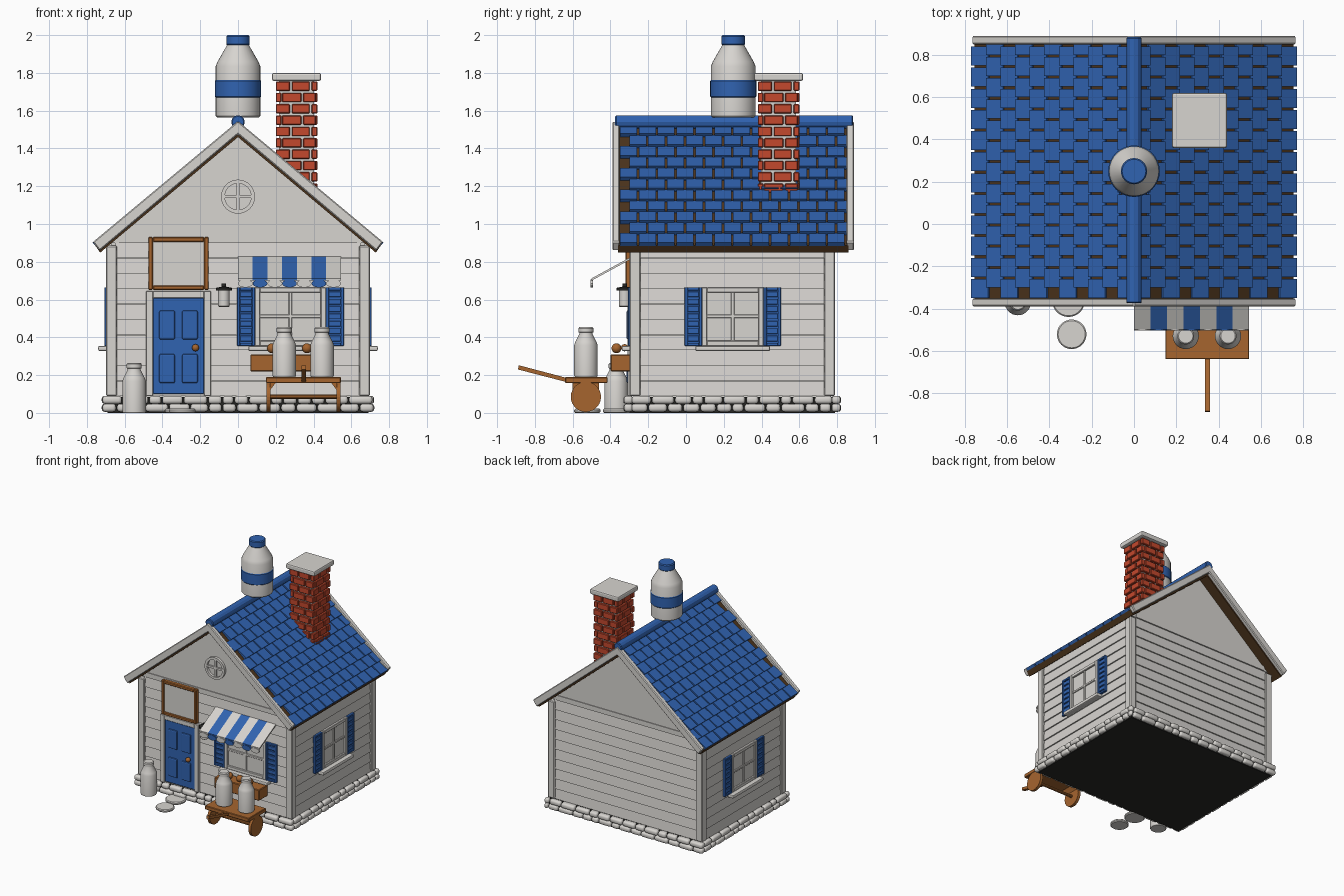
import bpy, bmesh, math, random
from mathutils import Matrix, Vector

if "Cube" in bpy.data.objects:
    bpy.data.objects.remove(bpy.data.objects["Cube"])

random.seed(4)


def material(name, rgb):
    m = bpy.data.materials.new(name)
    m.diffuse_color = (*rgb, 1)
    m.use_nodes = True
    m.node_tree.nodes["Principled BSDF"].inputs["Base Color"].default_value = m.diffuse_color
    return m


WHITE = material("warm_white", (0.68, 0.66, 0.63))
BLUE = material("blue", (0.03, 0.125, 0.44))
BROWN = material("wood_brown", (0.38, 0.13, 0.028))
RED = material("brick_red", (0.55, 0.065, 0.026))
DARK = material("charcoal", (0.02, 0.02, 0.018))
DEEP = material("dark_brown", (0.075, 0.035, 0.012))


def frame(o, u, v, w):
    """Matrix for a local frame with origin o and axes u, v, w."""
    return Matrix((u, v, w)).transposed().to_4x4() if o is None else \
        Matrix.Translation(o) @ Matrix((u, v, w)).transposed().to_4x4()


X, Y, Z = Vector((1, 0, 0)), Vector((0, 1, 0)), Vector((0, 0, 1))
WORLD = Matrix.Identity(4)
ELEV = frame(None, X, Z, Y)      # (x, z) profile drawn along y
SIDE = frame(None, Y, Z, X)      # (y, z) profile drawn along x
FRONT = frame((0, -0.285, 0), X, Z, -Y)
RIGHT = frame((0.685, 0, 0), Y, Z, X)
LEFT = frame((-0.685, 0, 0), Y, Z, -X)


def make(name, bm, mat, bevel=0, seg=1, smooth=None):
    bmesh.ops.recalc_face_normals(bm, faces=bm.faces)
    me = bpy.data.meshes.new(name)
    bm.to_mesh(me)
    bm.free()
    me.materials.append(mat)
    ob = bpy.data.objects.new(name, me)
    bpy.context.collection.objects.link(ob)
    if bevel:
        b = ob.modifiers.new("bevel", 'BEVEL')
        b.width, b.segments = bevel, seg
    if smooth == "all":
        for p in me.polygons:
            p.use_smooth = True
    elif smooth:
        bpy.ops.object.select_all(action='DESELECT')
        ob.select_set(True)
        bpy.context.view_layer.objects.active = ob
        bpy.ops.object.shade_smooth_by_angle(angle=math.radians(smooth))
    return ob


def prism(bm, pts, a, b, M=WORLD):
    lo = [bm.verts.new(M @ Vector((p, q, a))) for p, q in pts]
    hi = [bm.verts.new(M @ Vector((p, q, b))) for p, q in pts]
    bm.faces.new(lo)
    bm.faces.new(hi[::-1])
    for i in range(len(pts)):
        j = (i + 1) % len(pts)
        bm.faces.new((lo[i], hi[i], hi[j], lo[j]))


def prisms(name, mat, items, M=WORLD, **k):
    bm = bmesh.new()
    for pts, a, b in items:
        prism(bm, pts, a, b, M)
    return make(name, bm, mat, **k)


def boxes(name, mat, items, M=WORLD, **k):
    """Each item is u0, u1, v0, v1, w0, w1 in frame M."""
    return prisms(name, mat, [([(a, c), (b, c), (b, d), (a, d)], e, f)
                              for a, b, c, d, e, f in items], M, **k)


def circle(cx, cy, rx, ry=None, n=28):
    return [(cx + rx * math.cos(2 * math.pi * i / n),
             cy + (ry or rx) * math.sin(2 * math.pi * i / n)) for i in range(n)]


def lathe(name, mat, profile, at, n=32):
    bm = bmesh.new()
    rings = [[bm.verts.new((x + at[0], y + at[1], z + at[2]))
              for x, y in circle(0, 0, r, n=n)] for r, z in profile]
    bm.faces.new(rings[0])
    bm.faces.new(rings[-1])
    for A, B in zip(rings, rings[1:]):
        for i in range(n):
            j = (i + 1) % n
            bm.faces.new((A[i], A[j], B[j], B[i]))
    return make(name, bm, mat, smooth=30)


def ring_frame(u0, u1, v0, v1, t, w0, w1):
    return [(u0, u0 + t, v0, v1, w0, w1), (u1 - t, u1, v0, v1, w0, w1),
            (u0 + t, u1 - t, v0, v0 + t, w0, w1), (u0 + t, u1 - t, v1 - t, v1, w0, w1)]


# Foundation slab and two courses of rounded stones
boxes("foundation", DARK, [(-0.69, 0.69, -0.30, 0.79, 0, 0.085)])
stones = []
for row in range(2):
    z0 = 0.006 + 0.042 * row
    for horiz, lo, hi, sides in ((True, -0.72, 0.72, (-0.305, 0.795)), (False, -0.29, 0.78, (-0.695, 0.695))):
        for c in sides:
            t = lo
            while t < hi - 0.03:
                L = min(random.uniform(0.06, 0.13), hi - t)
                d = random.uniform(0.022, 0.027)
                span = (t + 0.003, t + L - 0.003)
                stones.append((*span, c - d, c + d, z0, z0 + 0.042) if horiz
                              else (c - d, c + d, *span, z0, z0 + 0.042))
                t += L
boxes("foundation_stones", WHITE, stones, bevel=0.017, seg=3, smooth="all")

# Walls: core, clapboards, gables, corner posts
prisms("wall_core", WHITE, [([(-0.67, 0.08), (0.67, 0.08), (0.67, 0.90), (0, 1.45), (-0.67, 0.90)], -0.27, 0.76)], ELEV)
gable = [(-0.685, 0.90), (0.685, 0.90), (0, 1.472)]
prisms("gables", WHITE, [(gable, -0.285, -0.26), (gable, 0.75, 0.775)], ELEV)
boxes("gable_trim", WHITE, [(-0.63, 0.63, -0.291, -0.28, 0.90, 0.94), (-0.63, 0.63, 0.77, 0.781, 0.90, 0.94)])
boards = [[(-0.02, z), (0.005, z), (-0.004, z + 0.08), (-0.02, z + 0.08)] for z in [0.09 + 0.081 * i for i in range(10)]]
for name, M, a, b in (("front", frame((0, -0.285, 0), -Y, Z, X), -0.65, 0.65),
                      ("back", frame((0, 0.775, 0), Y, Z, X), -0.65, 0.65),
                      ("right", frame((0.685, 0, 0), X, Z, Y), -0.25, 0.74),
                      ("left", frame((-0.685, 0, 0), -X, Z, Y), -0.25, 0.74)):
    prisms(name + "_siding", WHITE, [(p, a, b) for p in boards], M)
boxes("corner_posts", WHITE, [(min(s * 0.64, s * 0.70), max(s * 0.64, s * 0.70), y, y + 0.06, 0.09, 0.885)
                              for s in (-1, 1) for y in (-0.30, 0.73)], bevel=0.006)


# Roof: deck, rake boards, shingles, ridge
def chevron(top, x1, z1, x2, z2, bottom):
    return [(0, top), (x1, z1), (x2, z2), (0, bottom), (-x2, z2), (-x1, z1)]


prisms("roof_deck", DEEP, [(chevron(1.515, 0.755, 0.885, 0.73, 0.848, 1.46), -0.36, 0.86)], ELEV)
rake = chevron(1.545, 0.768, 0.905, 0.733, 0.858, 1.475)
prisms("rake_boards", WHITE, [(rake, -0.39, -0.352), (rake, 0.85, 0.89)], ELEV, bevel=0.006)
ang = math.atan2(0.64, 0.768)
bm = bmesh.new()
for s in (-1, 1):
    down = Vector((s * math.cos(ang), 0, -math.sin(ang)))
    out = Vector((s * math.sin(ang), 0, math.cos(ang)))
    M = frame((0, 0, 1.545), down, out, Y)
    for r in range(11):
        d = 0.01 + 0.09 * r
        y = -0.35 + (0.05 if r % 2 else 0)
        while y < 0.83:
            e = min(y + 0.09, 0.85)
            prism(bm, [(d, -0.03), (d + 0.093, -0.024), (d + 0.093, 0.0), (d, -0.014)], y, e, M)
            y += 0.1
make("roof_shingles", bm, BLUE)
prisms("roof_ridge", BLUE, [(circle(0, 1.54, 0.036, n=12), -0.375, 0.885)], ELEV, bevel=0.006)

# Chimney
boxes("chimney_core", WHITE, [(0.218, 0.402, 0.398, 0.582, 1.10, 1.77)])
bm = bmesh.new()
for row in range(10):
    z = 1.165 + 0.06 * row
    a, b = (-0.11, 0.077) if row % 2 else (-0.077, 0.11)
    cut = -0.03 if row % 2 else 0.03
    for q in range(4):
        M = Matrix.Translation((0.31, 0.49, 0)) @ Matrix.Rotation(q * math.pi / 2, 4, 'Z')
        for t0, t1 in ((a, cut - 0.005), (cut + 0.005, b - 0.008)):
            prism(bm, [(t0, -0.11), (t1, -0.11), (t1, -0.08), (t0, -0.08)], z, z + 0.049, M)
make("chimney_bricks", bm, RED, bevel=0.004)
boxes("chimney_cap", WHITE, [(0.18, 0.44, 0.36, 0.62, 1.758, 1.80)], bevel=0.01, seg=2)

# Big bottle on the ridge
at = (0, 0.25, 0)
lathe("bottle_body", WHITE, [(0.112, 1.565), (0.118, 1.572), (0.118, 1.835), (0.108, 1.86), (0.062, 1.94), (0.055, 1.955)], at)
lathe("bottle_band", BLUE, [(0.118, 1.67), (0.122, 1.675), (0.122, 1.757), (0.118, 1.762)], at)
lathe("bottle_cap", BLUE, [(0.058, 1.947), (0.062, 1.952), (0.062, 1.993), (0.056, 2.0)], at)


# Windows with louvred shutters
def window(name, M, u0, u1, s):
    v0, v1, uc = 0.355, 0.665, (u0 + u1) / 2
    boxes(name + "_glass", WHITE, [(u0 + 0.01, u1 - 0.01, v0 + 0.01, v1 - 0.01, 0, 0.008)], M)
    boxes(name + "_frame", WHITE, ring_frame(u0, u1, v0, v1, 0.027, 0, 0.022) +
          [(uc - 0.009, uc + 0.009, v0, v1, 0, 0.016), (u0, u1, 0.503, 0.521, 0, 0.016)], M, bevel=0.003)
    boxes(name + "_sill", WHITE, [(u0 - 0.035, u1 + 0.035, 0.327, 0.355, 0, 0.055)], M, bevel=0.008, seg=2)
    shutters = []
    for a in (u0 - s, u1):
        shutters += ring_frame(a, a + s, v0, v1, 0.016, 0, 0.022) + [(a + 0.01, a + s - 0.01, v0, v1, 0, 0.01)]
        shutters += [(a + 0.016, a + s - 0.016, v, v + 0.03, 0, 0.019)
                     for v in [v0 + 0.024 + 0.039 * i for i in range(7)]]
    boxes(name + "_shutters", BLUE, shutters, M, bevel=0.002)


window("front_window", FRONT, 0.09, 0.465, 0.095)
window("right_window", RIGHT, 0.085, 0.41, 0.092)
window("left_window", LEFT, 0.085, 0.41, 0.092)

# Round gable window
bm = bmesh.new()
co, ci = circle(0, 1.145, 0.09, n=32), circle(0, 1.145, 0.07, n=32)
for i in range(32):
    j = (i + 1) % 32
    prism(bm, [co[i], co[j], ci[j], ci[i]], 0, 0.02, FRONT)
bmesh.ops.remove_doubles(bm, verts=bm.verts, dist=1e-4)
make("round_window_ring", bm, WHITE)
boxes("round_window_bars", WHITE, [(-0.008, 0.008, 1.07, 1.22, 0, 0.014), (-0.075, 0.075, 1.137, 1.153, 0, 0.014)], FRONT)

# Door, knob, blank sign, wall lamp
boxes("door_frame", WHITE, [(-0.487, -0.45, 0.09, 0.645, 0, 0.025), (-0.18, -0.143, 0.09, 0.645, 0, 0.025),
                            (-0.45, -0.18, 0.608, 0.645, 0, 0.025)], FRONT, bevel=0.003)
boxes("door", BLUE, [(-0.45, -0.18, 0.10, 0.608, 0, 0.018)], FRONT, bevel=0.003)
boxes("door_panels", BLUE, [(u, u + 0.083, v, v + 0.155, 0.01, 0.03) for u in (-0.417, -0.296)
                            for v in (0.157, 0.388)], FRONT, bevel=0.009, seg=2)


def ball(name, at, r):
    b = bmesh.new()
    bmesh.ops.create_uvsphere(b, u_segments=16, v_segments=10, radius=r, matrix=Matrix.Translation(at))
    make(name, b, BROWN, smooth="all")


ball("door_knob", (-0.225, -0.325, 0.345), 0.019)
boxes("sign_frame", BROWN, ring_frame(-0.475, -0.155, 0.65, 0.93, 0.024, 0, 0.035), FRONT, bevel=0.005)
boxes("sign_board", WHITE, [(-0.46, -0.17, 0.665, 0.915, 0, 0.022)], FRONT)
lathe("lamp_glass", WHITE, [(0.024, 0.56), (0.03, 0.565), (0.03, 0.65)], (-0.075, -0.325, 0), 20)
lathe("lamp_cap", DARK, [(0.042, 0.648), (0.042, 0.662), (0.012, 0.668), (0.012, 0.685)], (-0.075, -0.325, 0), 20)

# Striped awning with scalloped edge
w = 0.545 / 7
slope = [(-0.28, 0.832), (-0.50, 0.712), (-0.50, 0.70), (-0.28, 0.82)]
for mat, name, ks in ((WHITE, "white", range(0, 7, 2)), (BLUE, "blue", range(1, 7, 2))):
    prisms("awning_" + name + "_stripes", mat, [(slope, k * w, (k + 1) * w) for k in ks], SIDE)
    prisms("awning_" + name + "_scallops", mat, [(circle((k + 0.5) * w, 0.685, w / 2, 0.021, 18), 0.207, 0.22) for k in ks], FRONT)

# Window box with round buns
boxes("window_box", BROWN, [(0.065, 0.47, -0.40, -0.285, 0.22, 0.31)], bevel=0.005)
for i in range(3):
    ball("window_box_ball_%d" % i, (0.18 + 0.0925 * i, -0.368, 0.342), 0.026)

# Hand cart
boxes("cart_bed", BROWN, [(0.148, 0.545, -0.64, -0.415, 0.158, 0.19)], bevel=0.004)
prisms("cart_wheels", BROWN, [(circle(-0.53, 0.085, 0.08), x, x + 0.022) for x in (0.15, 0.521)] +
       [(circle(-0.53, 0.085, 0.012, n=10), 0.16, 0.53)], SIDE)
prisms("cart_braces", BROWN, [([(0.17, 0.16), (0.20, 0.16), (0.17, 0.12)], -0.60, -0.46),
                              ([(0.523, 0.16), (0.493, 0.16), (0.523, 0.12)], -0.60, -0.46)], ELEV)
prisms("cart_handle", BROWN, [([(-0.62, 0.16), (-0.62, 0.182), (-0.885, 0.252), (-0.89, 0.23)], 0.335, 0.36)], SIDE)

# Milk cans and stepping stones
for name, at in (("cart_can_left", (0.245, -0.53, 0.19)), ("cart_can_right", (0.445, -0.53, 0.19)),
                 ("door_can", (-0.55, -0.37, 0))):
    lathe(name, WHITE, [(0.058, 0), (0.062, 0.006), (0.062, 0.168), (0.056, 0.186), (0.035, 0.228),
                        (0.035, 0.235), (0.04, 0.237), (0.04, 0.258), (0.034, 0.265)], at)
for i, (x, y, r) in enumerate(((-0.31, -0.362, 0.078), (-0.295, -0.522, 0.07))):
    lathe("stepping_stone_%d" % i, WHITE, [(r - 0.006, 0), (r, 0.006), (r, 0.016), (r - 0.006, 0.022)], (x, y, 0))
